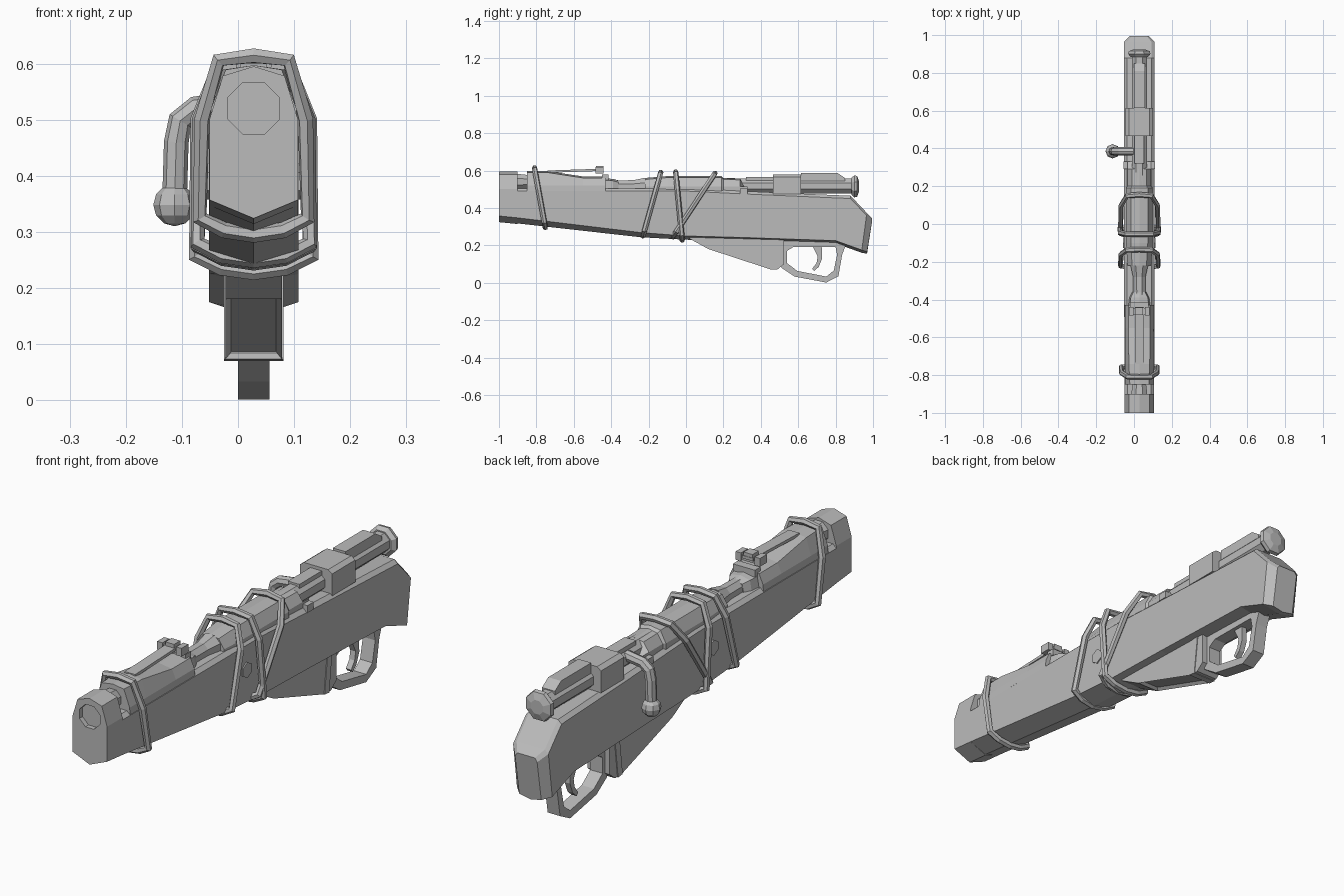
import bpy, bmesh, math
from mathutils import Vector

old = bpy.data.objects.get("Cube")
if old:
    bpy.data.objects.remove(old)

CX = 0.028  # centre line of the body

grey = bpy.data.materials.new("plain_grey")
grey.use_nodes = True
colour = (0.5, 0.5, 0.5, 1)
grey.diffuse_color = colour
grey.node_tree.nodes["Principled BSDF"].inputs["Base Color"].default_value = colour


def finish(name, bm):
    bmesh.ops.recalc_face_normals(bm, faces=bm.faces[:])
    mesh = bpy.data.meshes.new(name)
    bm.to_mesh(mesh)
    bm.free()
    mesh.materials.append(grey)
    obj = bpy.data.objects.new(name, mesh)
    bpy.context.collection.objects.link(obj)
    return obj


def loft(name, rings, closed=False):
    """Skin equal rings of points, capped at both ends unless closed."""
    bm = bmesh.new()
    rows = [[bm.verts.new(p) for p in r] for r in rings]
    pairs = list(zip(rows, rows[1:]))
    if closed:
        pairs.append((rows[-1], rows[0]))
    else:
        bm.faces.new(rows[0])
        bm.faces.new(rows[-1])
    n = len(rows[0])
    for a, b in pairs:
        for i in range(n):
            j = (i + 1) % n
            bm.faces.new((a[i], a[j], b[j], b[i]))
    return finish(name, bm)


def ring(half):
    """Mirror a half outline of (x, y, z), listed from top to bottom."""
    left = [(CX - x, y, z) for x, y, z in reversed(half) if x > 0]
    return [(CX + x, y, z) for x, y, z in half] + left


def along(name, sections):
    """Loft flat sections given as (y, half outline of (x, z))."""
    return loft(name, [ring([(x, y, z) for x, z in h]) for y, h in sections])


def plate(name, outline, half_width, cx=CX):
    """Extrude a side outline of (y, z) across the width."""
    return loft(name, [[(cx + s * half_width, y, z) for y, z in outline] for s in (-1, 1)])


def box(name, x, y0, y1, z0, z1, cx=CX):
    return plate(name, [(y0, z0), (y1, z0), (y1, z1), (y0, z1)], x, cx)


def rod(name, stations, sides=8):
    """Turned part along y, from stations of (y, centre z, radius)."""
    angles = [math.tau * (i + 0.5) / sides for i in range(sides)]
    return loft(name, [[(CX + r * math.cos(a), y, z + r * math.sin(a)) for a in angles]
                       for y, z, r in stations])


def tube(name, points, radius, cyclic, resolution=1):
    curve = bpy.data.curves.new(name, "CURVE")
    curve.dimensions = "3D"
    curve.bevel_depth = radius
    curve.bevel_resolution = resolution
    curve.use_fill_caps = True
    spline = curve.splines.new("POLY")
    spline.points.add(len(points) - 1)
    for p, co in zip(spline.points, points):
        p.co = (*co, 1)
    spline.use_cyclic_u = cyclic
    spline.use_smooth = False
    temp = bpy.data.objects.new(name + "_path", curve)
    bpy.context.collection.objects.link(temp)
    deps = bpy.context.evaluated_depsgraph_get()
    bm = bmesh.new()
    bm.from_mesh(temp.evaluated_get(deps).to_mesh())
    bpy.data.objects.remove(temp)
    for f in bm.faces:
        f.smooth = False
    return finish(name, bm)


# Stock: (top y, top z, bottom y, bottom edge z, half width, keel depth)
stock = [(-0.9, 0.505, -0.9, 0.347, 0.079, 0.03),
         (-0.24, 0.505, -0.24, 0.268, 0.08, 0.025),
         (0.0, 0.505, 0.0, 0.25, 0.08, 0.02),
         (0.3, 0.49, 0.3, 0.242, 0.08, 0.018),
         (0.88, 0.465, 0.8, 0.225, 0.08, 0.015),
         (0.965, 0.375, 0.94, 0.175, 0.08, 0.015),
         (0.995, 0.345, 0.968, 0.165, 0.05, 0.01)]
loft("stock", [ring([(0, yt, zt), (w * 0.8, yt, zt), (w, yt, zt - 0.015), (w, yb, zb),
                     (0, yb, zb - d)]) for yt, zt, yb, zb, w, d in stock])

# Fore cap with a shallow bore
cap = along("fore_cap", [(y, [(0, 0.595), (0.055, 0.578), (0.079, 0.5), (0.079, e), (0, e - 0.033)])
                         for y, e in ((-1, 0.357), (-0.9, 0.347))])
bore = rod("bore_cutter", [(-1.1, 0.52, 0.05), (-0.98, 0.52, 0.05)])
bore.hide_render = True
bore.hide_viewport = True
cut = cap.modifiers.new("bore", "BOOLEAN")
cut.operation = "DIFFERENCE"
cut.solver = "EXACT"
cut.object = bore

# Barrel showing between the covers
rod("barrel", [(-0.91, 0.54, 0.047), (-0.84, 0.54, 0.038), (-0.44, 0.515, 0.04),
               (-0.36, 0.515, 0.035), (-0.28, 0.515, 0.036), (-0.22, 0.515, 0.05)])
along("upper_handguard", [(y, [(0, t), (x, t - 0.008), (0.076, 0.52), (0.078, 0.49), (0, 0.47)])
                          for y, t, x in ((-0.85, 0.597, 0.05), (-0.74, 0.597, 0.055),
                                          (-0.55, 0.568, 0.058), (-0.43, 0.568, 0.058))])
along("handguard_step", [(y, [(0, t), (x, t - 0.01), (x + 0.01, 0.49), (0, 0.48)])
                         for y, t, x in ((-0.43, 0.558, 0.05), (-0.39, 0.555, 0.045),
                                         (-0.36, 0.547, 0.03))])

# Rear sight
plate("sight_leaf", [(-0.74, 0.588), (-0.44, 0.598), (-0.44, 0.61), (-0.74, 0.6)], 0.024)
box("sight_slider", 0.055, -0.478, -0.445, 0.588, 0.607)
box("sight_notch", 0.02, -0.482, -0.442, 0.6, 0.624)
box("sight_base", 0.05, -0.45, -0.415, 0.55, 0.578)
for s in (-1, 1):
    box("sight_button", 0.012, -0.485, -0.44, 0.584, 0.618, CX + s * 0.043)

# Receiver and its rear bridge
along("receiver", [(y, [(0, t), (x, t - 0.008), (x + 0.025, 0.515), (x + 0.025, 0.48), (0, 0.47)])
                   for y, t, x in ((-0.22, 0.56, 0.038), (-0.1, 0.57, 0.045),
                                   (0.19, 0.57, 0.045), (0.2, 0.56, 0.038),
                                   (0.29, 0.558, 0.038), (0.33, 0.495, 0.038))])
along("receiver_bridge", [(y, [(0, 0.578), (0.055, 0.578), (0.073, 0.565), (0.073, 0.475),
                               (0, 0.47)]) for y in (0.465, 0.615)])
for s in (-1, 1):
    box("receiver_lug", 0.012, 0.29, 0.33, 0.475, 0.505, CX + s * 0.072)

# Bolt with cocking piece and knob
rod("bolt_body", [(0.2, 0.517, 0.043), (0.9, 0.517, 0.043)])
plate("cocking_piece", [(0.615, 0.53), (0.85, 0.53), (0.85, 0.56), (0.81, 0.587), (0.615, 0.587)], 0.029)
rod("cocking_knob", [(0.885, 0.515, 0.05), (0.9, 0.515, 0.064), (0.915, 0.515, 0.06),
                     (0.925, 0.515, 0.03)])
box("bolt_rib", 0.026, 0.32, 0.47, 0.53, 0.565)

# Bolt handle
tube("bolt_handle", [(0.0, 0.385, 0.53), (-0.075, 0.385, 0.52), (-0.103, 0.385, 0.498),
                     (-0.11, 0.385, 0.46), (-0.113, 0.385, 0.36)], 0.022, False, 2)
bm = bmesh.new()
bmesh.ops.create_uvsphere(bm, u_segments=8, v_segments=6, radius=0.038)
bmesh.ops.translate(bm, verts=bm.verts[:], vec=Vector((-0.113, 0.385, 0.348)))
finish("bolt_handle_ball", bm)

# Cord wraps: top y, top z, bottom y, bottom z, half width
wraps = [(-0.81, 0.614, -0.752, 0.295, 0.096),
         (-0.135, 0.59, -0.23, 0.25, 0.1),
         (-0.055, 0.592, -0.02, 0.228, 0.104),
         (0.155, 0.585, -0.07, 0.245, 0.1)]
for yt, zt, yb, zb, w in wraps:
    half = [(0, zt), (w * 0.65, zt - 0.008), (w * 0.96, 0.5), (w, zb + 0.03),
            (w * 0.55, zb + 0.008), (0, zb)]
    tube("cord_wrap", ring([(x, yt + (yb - yt) * (zt - z) / (zt - zb), z) for x, z in half]),
         0.0145, True)

# Cross pin
loft("stock_pin", [[(CX + s * 0.085, -0.1 + 0.032 * math.sin(a * math.pi / 3),
                     0.39 + 0.032 * math.cos(a * math.pi / 3)) for a in range(6)] for s in (-1, 1)])

# Magazine with a recessed floor panel
magazine = plate("magazine", [(0.0, 0.26), (0.02, 0.235), (0.12, 0.18), (0.45, 0.072),
                              (0.49, 0.072), (0.525, 0.1), (0.525, 0.25)], 0.05)
bm = bmesh.new()
bm.from_mesh(magazine.data)
bm.faces.ensure_lookup_table()
floor = [f for f in bm.faces if f.normal.z < -0.9 and f.calc_area() > 0.02]
bmesh.ops.inset_region(bm, faces=floor, thickness=0.014, depth=-0.012)
bm.to_mesh(magazine.data)
bm.free()
plate("magazine_band", [(0.445, 0.073), (0.475, 0.07), (0.495, 0.23), (0.465, 0.23)], 0.053)

# Trigger guard and trigger
outer = [(0.51, 0.23), (0.51, 0.08), (0.58, 0.033), (0.75, 0.001),
         (0.815, 0.035), (0.835, 0.15), (0.865, 0.23), (0.58, 0.23)]
inner = [(0.54, 0.17), (0.54, 0.105), (0.595, 0.063), (0.75, 0.033),
         (0.79, 0.065), (0.808, 0.15), (0.8, 0.19), (0.575, 0.192)]
loft("trigger_guard", [[(CX - 0.028, *o), (CX + 0.028, *o), (CX + 0.028, *i), (CX - 0.028, *i)]
                       for o, i in zip(outer, inner)], closed=True)
plate("trigger", [(0.67, 0.21), (0.725, 0.21), (0.728, 0.13), (0.71, 0.085), (0.685, 0.063),
                  (0.675, 0.075), (0.698, 0.105), (0.704, 0.14), (0.69, 0.17)], 0.012)
